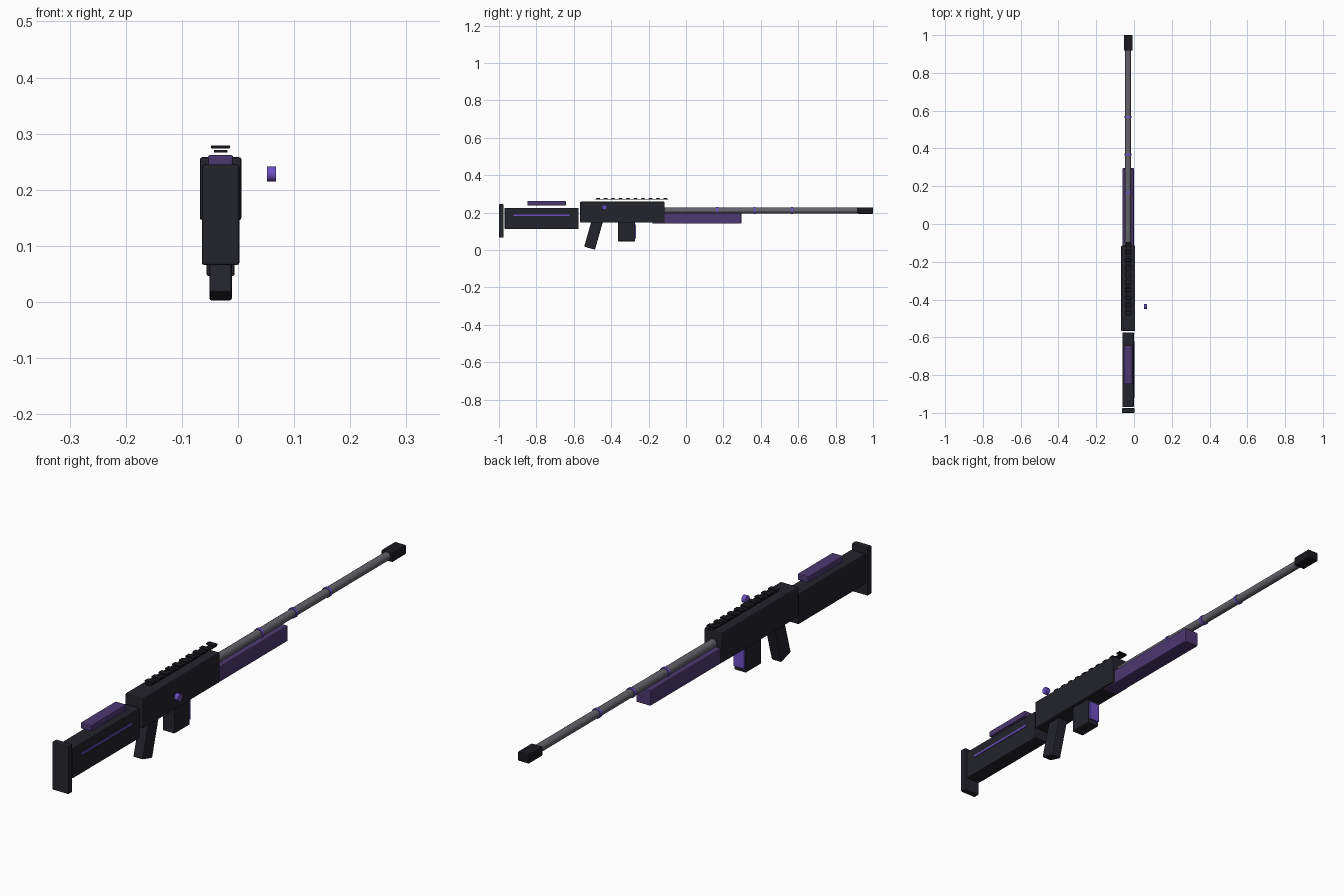
import bpy
from math import radians
from mathutils import Matrix

if "Cube" in bpy.data.objects:
    bpy.data.objects.remove(bpy.data.objects["Cube"])

CX = -0.031      # centre line of the body
BORE = 0.211     # height of the barrel axis


def material(name, color):
    mat = bpy.data.materials.new(name)
    mat.use_nodes = True
    mat.diffuse_color = (*color, 1)
    bsdf = mat.node_tree.nodes["Principled BSDF"]
    bsdf.inputs["Base Color"].default_value = (*color, 1)
    bsdf.inputs["Roughness"].default_value = 0.5
    return mat


dark = material("dark body", (0.017, 0.017, 0.025))
black = material("black fittings", (0.010, 0.010, 0.014))
steel = material("barrel steel", (0.125, 0.125, 0.145))
purple = material("deep purple", (0.072, 0.040, 0.165))
accent = material("bright purple", (0.155, 0.080, 0.560))


def box(name, mat, width, ys, zs, x=CX, bevel=0.004, tilt=0):
    """Box centred on x, spanning ys and zs, tilted about the x axis."""
    bpy.ops.mesh.primitive_cube_add(size=1, location=(x, sum(ys) / 2, sum(zs) / 2))
    obj = bpy.context.object
    obj.name = name
    obj.data.transform(Matrix.Diagonal((width, ys[1] - ys[0], zs[1] - zs[0], 1)))
    obj.rotation_euler.x = radians(tilt)
    obj.data.materials.append(mat)
    if bevel:
        mod = obj.modifiers.new("edge bevel", "BEVEL")
        mod.width = bevel
        mod.segments = 2
    return obj


def rod(name, mat, radius, length, centre, axis, sides=16):
    """Cylinder along the x or y axis."""
    bpy.ops.mesh.primitive_cylinder_add(vertices=sides, radius=radius, depth=length, location=centre)
    obj = bpy.context.object
    obj.name = name
    turn = Matrix.Rotation(radians(90), 4, "Y" if axis == "x" else "X")
    obj.data.transform(turn)
    obj.data.materials.append(mat)
    bpy.ops.object.shade_smooth_by_angle(angle=radians(40))
    return obj


# Stock with butt plate, cheek rest and one side stripe
box("butt_plate", dark, 0.067, (-1.0, -0.975), (0.066, 0.245))
box("stock", dark, 0.060, (-0.970, -0.574), (0.112, 0.225))
box("cheek_rest", purple, 0.045, (-0.848, -0.642), (0.238, 0.262))
box("stock_stripe", accent, 0.004, (-0.922, -0.622), (0.181, 0.189), x=CX + 0.031, bevel=0)

# Receiver
box("receiver", dark, 0.074, (-0.566, -0.115), (0.146, 0.258))

# Sight rail and its teeth
box("sight_rail", black, 0.024, (-0.485, -0.095), (0.266, 0.271), bevel=0.001)
for i in range(10):
    y = -0.470 + i * 0.040
    box(f"rail_tooth_{i + 1}", black, 0.034, (y - 0.010, y + 0.010), (0.274, 0.279), bevel=0.001)

# Bolt knob
rod("bolt_knob", accent, 0.0135, 0.016, (0.060, -0.436, 0.228), "x", 12)

# Raked grip
box("grip", dark, 0.040, (-0.525, -0.465), (0.007, 0.157), tilt=-16)

# Magazine with front plate
box("magazine", dark, 0.050, (-0.364, -0.272), (0.046, 0.160))
box("magazine_plate", accent, 0.044, (-0.273, -0.266), (0.062, 0.136), bevel=0.001)

# Handguard
box("handguard", purple, 0.060, (-0.180, 0.296), (0.141, 0.199))

# Barrel, rings and muzzle
rod("barrel", steel, 0.0155, 1.08, (CX, 0.400, BORE), "y")
for i in range(3):
    rod(f"barrel_ring_{i + 1}", accent, 0.0185, 0.011, (CX, 0.167 + i * 0.2, BORE), "y")
box("muzzle_brake", black, 0.046, (0.918, 1.0), (0.193, 0.228))
